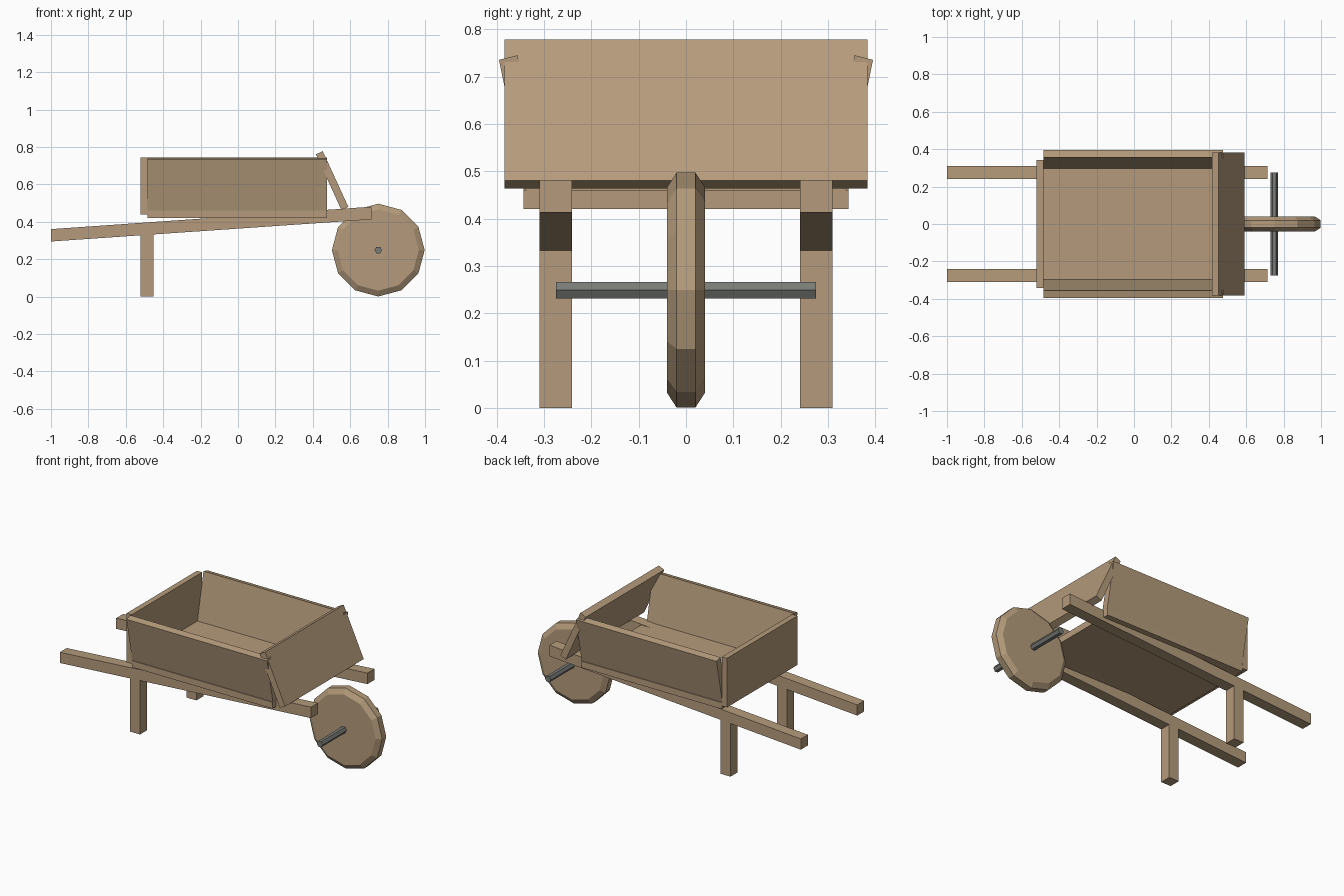
import bpy, bmesh, math
from mathutils import Vector

cube = bpy.data.objects.get("Cube")
if cube:
    bpy.data.objects.remove(cube, do_unlink=True)


def material(name, rgb):
    m = bpy.data.materials.new(name)
    m.use_nodes = True
    m.diffuse_color = (*rgb, 1)
    m.node_tree.nodes["Principled BSDF"].inputs["Base Color"].default_value = (*rgb, 1)
    return m


wood = material("wood", (0.46, 0.33, 0.2))
iron = material("iron", (0.19, 0.2, 0.185))


def loft(name, rings, mat):
    """Join successive point rings with quads and cap both ends."""
    bm = bmesh.new()
    loops = [[bm.verts.new(p) for p in ring] for ring in rings]
    n = len(loops[0])
    for a, b in zip(loops, loops[1:]):
        for i in range(n):
            j = (i + 1) % n
            bm.faces.new((a[i], a[j], b[j], b[i]))
    bm.faces.new(loops[0])
    bm.faces.new(loops[-1])
    bmesh.ops.recalc_face_normals(bm, faces=bm.faces)
    mesh = bpy.data.meshes.new(name)
    bm.to_mesh(mesh)
    bm.free()
    mesh.materials.append(mat)
    obj = bpy.data.objects.new(name, mesh)
    bpy.context.collection.objects.link(obj)
    return obj


def plank(name, profile, y0, y1):
    """Extrude an x-z profile across y."""
    return loft(name, [[(x, y, z) for x, z in profile] for y in (y0, y1)], wood)


def rect(x0, x1, z0, z1):
    return [(x0, z0), (x1, z0), (x1, z1), (x0, z1)]


def disc_ring(radius, y, sides):
    centre = Vector((0.75, y, 0.249))
    angles = [math.tau * i / sides for i in range(sides)]
    return [centre + radius * Vector((math.cos(a), 0, math.sin(a))) for a in angles]


# Tray floor, rear wall and sloping front board
plank("tray_floor", rect(-0.485, 0.475, 0.42, 0.46), -0.343, 0.343)
plank("rear_wall", rect(-0.52, -0.485, 0.44, 0.743), -0.343, 0.343)
plank("front_board", [(0.417, 0.761), (0.453, 0.778), (0.59, 0.48), (0.553, 0.463)],
      -0.383, 0.383)

# Mirrored pairs: leaning tray side, handle and leg
side_profile = [(0.294, 0.445), (0.333, 0.435), (0.395, 0.735), (0.356, 0.745)]
handle_profile = [(-1, 0.295), (0.715, 0.413), (0.715, 0.481), (-1, 0.361)]
for s, label in ((1, "left"), (-1, "right")):
    loft(label + "_tray_side",
         [[(x, s * y, z) for y, z in side_profile] for x in (-0.485, 0.475)], wood)
    plank(label + "_handle", handle_profile, s * 0.241, s * 0.309)
    plank(label + "_leg", rect(-0.52, -0.453, 0, 0.335), s * 0.241, s * 0.309)

# Faceted wheel with bevelled rim, and its axle
loft("wheel", [disc_ring(r, y, 12) for r, y in
               ((0.217, -0.04), (0.248, -0.02), (0.248, 0.02), (0.217, 0.04))], wood)
loft("axle", [disc_ring(0.02, y, 6) for y in (-0.275, 0.275)], iron)
